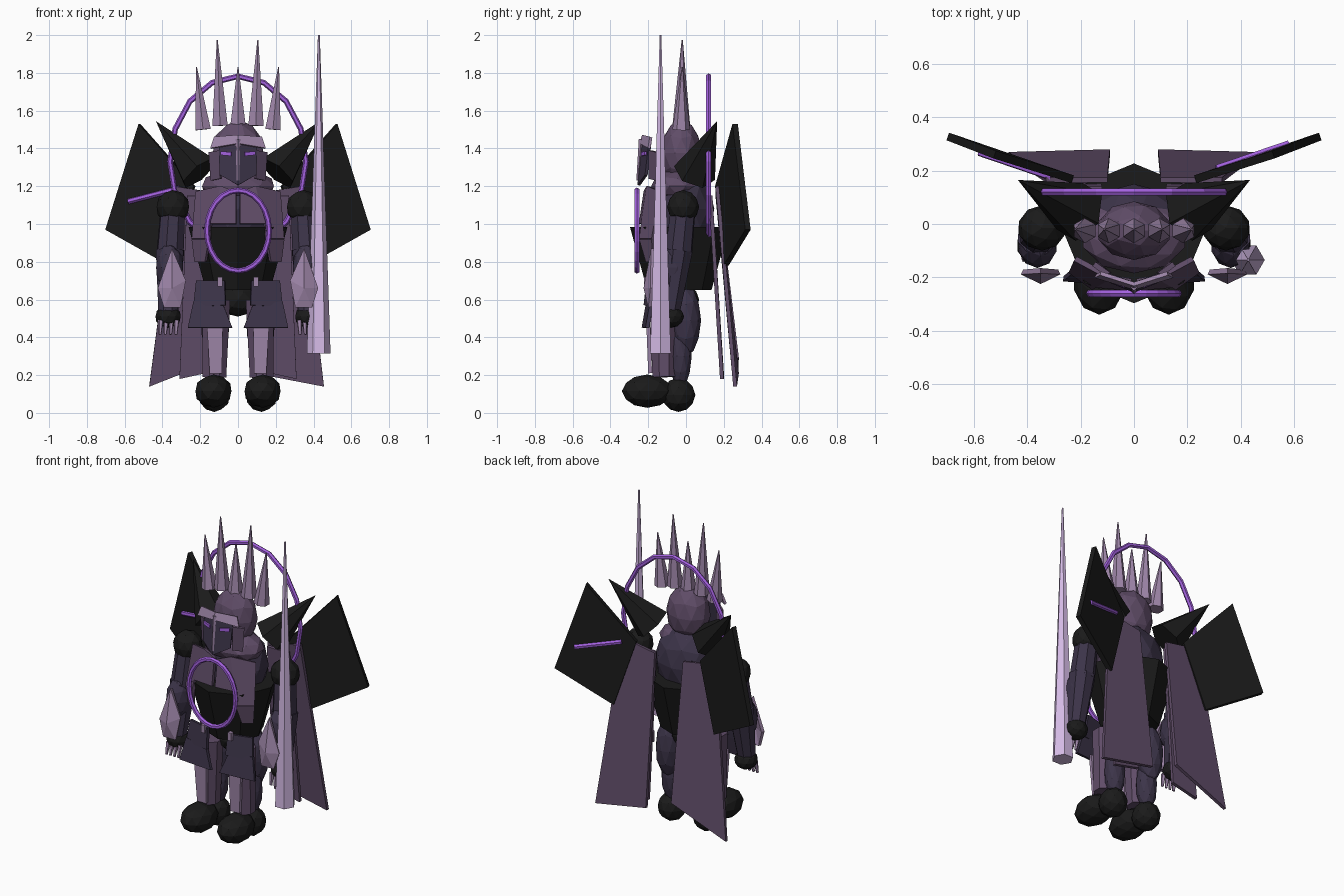
import bpy, bmesh, math
from mathutils import Vector, Matrix


def material(name, rgb):
    m = bpy.data.materials.new(name)
    m.diffuse_color = (*rgb, 1)
    return m


BLACK = material("black", (0.0105, 0.0105, 0.0105))
SLATE = material("dark_slate", (0.045, 0.034, 0.066))
PURPLE = material("dull_purple", (0.118, 0.074, 0.140))
MAUVE = material("light_mauve", (0.34, 0.235, 0.39))
PALE = material("pale_lilac", (0.67, 0.50, 0.80))
VIOLET = material("bright_violet", (0.37, 0.12, 0.74))


def finish(name, bm, mat):
    bmesh.ops.recalc_face_normals(bm, faces=bm.faces)
    me = bpy.data.meshes.new(name)
    bm.to_mesh(me)
    bm.free()
    me.materials.append(mat)
    ob = bpy.data.objects.new(name, me)
    bpy.context.collection.objects.link(ob)
    return ob


def ball(name, mat, loc, size, sub=2):
    """Faceted ellipsoid with half sizes."""
    bm = bmesh.new()
    bmesh.ops.create_icosphere(bm, subdivisions=sub, radius=1)
    bmesh.ops.transform(bm, matrix=Matrix.Translation(loc) @ Matrix.Diagonal((*size, 1)), verts=bm.verts)
    return finish(name, bm, mat)


def spar(name, mat, a, b, ra, rb, sides=6, twist=0.0):
    """Tapered prism from point a to point b."""
    a, b = Vector(a), Vector(b)
    d = b - a
    bm = bmesh.new()
    bmesh.ops.create_cone(bm, cap_ends=True, segments=sides, radius1=ra, radius2=rb, depth=d.length)
    rot = Vector((0, 0, 1)).rotation_difference(d).to_matrix().to_4x4()
    bmesh.ops.transform(bm, matrix=Matrix.Translation((a + b) / 2) @ rot @ Matrix.Rotation(twist, 4, 'Z'),
                        verts=bm.verts)
    return finish(name, bm, mat)


def plate(name, mat, pts, faces=None, thick=0.02, sx=1):
    """Flat or folded sheet, optionally mirrored, given a thickness."""
    bm = bmesh.new()
    vs = [bm.verts.new((p[0] * sx, p[1], p[2])) for p in pts]
    for f in faces or [range(len(pts))]:
        bm.faces.new([vs[i] for i in f])
    ob = finish(name, bm, mat)
    mod = ob.modifiers.new("thickness", 'SOLIDIFY')
    mod.thickness = thick
    mod.offset = 0
    return ob


def ring(name, loc, rx, rz, r, n):
    """Elliptical hoop facing the front."""
    bm = bmesh.new()
    loops = []
    for i in range(n):
        t = 2 * math.pi * i / n
        loop = []
        for j in range(6):
            u = math.pi * j / 3
            k = r * math.cos(u)
            loop.append(bm.verts.new((loc[0] + (rx + k) * math.sin(t), loc[1] + r * math.sin(u),
                                      loc[2] + (rz + k) * math.cos(t))))
        loops.append(loop)
    for i in range(n):
        p, q = loops[i], loops[(i + 1) % n]
        for j in range(6):
            bm.faces.new((p[j], p[(j + 1) % 6], q[(j + 1) % 6], q[j]))
    return finish(name, bm, VIOLET)


# torso, collar, waist and pelvis
ball("torso", SLATE, (0, -0.01, 1.08), (0.20, 0.16, 0.22))
ball("collar", PURPLE, (0, -0.045, 1.20), (0.20, 0.14, 0.09))
spar("waist", BLACK, (0, -0.035, 0.65), (0, -0.035, 0.985), 0.17, 0.262, 8)
ball("pelvis", BLACK, (0, -0.03, 0.60), (0.11, 0.10, 0.09))

# head and folded face mask
ball("head", PURPLE, (0, -0.025, 1.375), (0.14, 0.11, 0.175))
plate("face_mask", SLATE,
      [(-0.10, -0.19, 1.43), (0, -0.225, 1.44), (0.10, -0.19, 1.43),
       (0.095, -0.21, 1.26), (0, -0.25, 1.205), (-0.095, -0.21, 1.26)],
      [(0, 1, 4, 5), (1, 2, 3, 4)], 0.015)
plate("brow", MAUVE,
      [(-0.145, -0.195, 1.40), (0, -0.24, 1.425), (0.145, -0.195, 1.40),
       (0.125, -0.185, 1.46), (0, -0.225, 1.47), (-0.125, -0.185, 1.46)],
      [(0, 1, 4, 5), (1, 2, 3, 4)], 0.015)
spar("nose_ridge", MAUVE, (0, -0.237, 1.45), (0, -0.256, 1.23), 0.013, 0.007, 4)

# crown spikes
for i, (xb, xt, zb, zt) in enumerate([(-0.185, -0.22, 1.50, 1.83), (-0.095, -0.11, 1.52, 1.975),
                                      (0, 0, 1.52, 1.83), (0.095, 0.105, 1.52, 1.975),
                                      (0.185, 0.215, 1.50, 1.83)]):
    spar(f"crown_spike_{i}", MAUVE, (xb, -0.025, zb), (xt, -0.02, zt), 0.047, 0.003)

# hoops
ring("chest_ring", (0, -0.26, 0.965), 0.165, 0.213, 0.015, 24)
ring("halo", (0, 0.12, 1.33), 0.36, 0.452, 0.015, 16)

# long blade
spar("blade", PALE, (0.427, -0.135, 0.315), (0.428, -0.135, 2.0), 0.063, 0.005, 6, math.pi / 6)

for s, side in ((-1, "left"), (1, "right")):
    def P(x, y, z):
        return (s * x, y, z)

    # eye and cheek
    plate(f"eye_{side}", VIOLET, [(0.035, -0.234, 1.36), (0.09, -0.214, 1.365),
                                  (0.09, -0.214, 1.385), (0.035, -0.234, 1.38)], thick=0.0095, sx=s)
    plate(f"cheek_{side}", PURPLE, [(0.095, -0.19, 1.39), (0.15, -0.15, 1.38),
                                    (0.14, -0.15, 1.23), (0.09, -0.19, 1.24)], sx=s)

    # chest armour and belt stud
    plate(f"chest_plate_{side}", PURPLE,
          [(0.01, -0.215, 1.17), (0.09, -0.20, 1.20), (0.22, -0.13, 1.17),
           (0.24, -0.175, 0.92), (0.15, -0.24, 0.92), (0.14, -0.23, 1.0), (0.01, -0.24, 1.0)],
          [(0, 1, 5, 6), (1, 2, 3, 4, 5)], sx=s)
    plate(f"rib_plate_{side}", PURPLE, [(0.15, -0.24, 0.92), (0.24, -0.175, 0.92),
                                        (0.225, -0.165, 0.80), (0.17, -0.205, 0.80)], sx=s)
    spar(f"belt_stud_{side}", MAUVE, P(0.095, -0.21, 0.67), P(0.095, -0.21, 0.72), 0.018, 0.018, 4, math.pi / 4)

    # layered skirt plates
    plate(f"upper_skirt_{side}", SLATE, [(0.07, -0.20, 0.70), (0.22, -0.16, 0.70),
                                         (0.235, -0.18, 0.56), (0.065, -0.215, 0.57)], sx=s)
    plate(f"lower_skirt_{side}", SLATE, [(0.075, -0.205, 0.565), (0.235, -0.18, 0.59),
                                         (0.265, -0.205, 0.45), (0.03, -0.225, 0.45)], sx=s)

    # leg and foot
    ball(f"thigh_{side}", SLATE, P(0.12, 0.0, 0.49), (0.08, 0.08, 0.19))
    ball(f"calf_{side}", SLATE, P(0.12, -0.03, 0.30), (0.065, 0.06, 0.17))
    spar(f"shin_{side}", PURPLE, P(0.125, -0.115, 0.19), P(0.115, -0.12, 0.60), 0.068, 0.08, 8, math.pi / 8)
    plate(f"greave_{side}", MAUVE, [(0.085, -0.19, 0.21), (0.15, -0.19, 0.21),
                                    (0.165, -0.20, 0.47), (0.08, -0.20, 0.47)], sx=s)
    ball(f"toe_{side}", BLACK, P(0.13, -0.205, 0.115), (0.10, 0.135, 0.088))
    ball(f"heel_{side}", BLACK, P(0.125, -0.04, 0.095), (0.085, 0.09, 0.09))

    # arm, gauntlet, hand and claws
    ball(f"shoulder_{side}", BLACK, P(0.345, -0.015, 1.09), (0.09, 0.085, 0.09))
    spar(f"upper_arm_{side}", SLATE, P(0.345, -0.015, 1.08), P(0.36, -0.04, 0.84), 0.068, 0.075, 8)
    spar(f"forearm_{side}", SLATE, P(0.36, -0.04, 0.86), P(0.37, -0.085, 0.53), 0.08, 0.055, 8)
    ball(f"elbow_{side}", SLATE, P(0.362, -0.075, 0.77), (0.075, 0.09, 0.13))
    plate(f"gauntlet_{side}", MAUVE,
          [(0.35, -0.175, 0.87), (0.42, -0.18, 0.66), (0.39, -0.19, 0.56),
           (0.305, -0.19, 0.56), (0.28, -0.18, 0.70), (0.35, -0.215, 0.66)],
          [(0, 1, 5), (1, 2, 5), (2, 3, 5), (3, 4, 5), (4, 0, 5)], sx=s)
    ball(f"hand_{side}", BLACK, P(0.37, -0.08, 0.51), (0.07, 0.07, 0.06))
    for k in range(4):
        x = 0.325 + 0.028 * k
        spar(f"claw_{side}_{k}", MAUVE, P(x, -0.12, 0.49), P(x + 0.004, -0.135, 0.415), 0.015, 0.008, 5)

    # shoulder spike
    spar(f"shoulder_spike_{side}", BLACK, P(0.205, 0.045, 1.27), P(0.435, 0.165, 1.545), 0.115, 0.0, 6)

    # wing with glowing streak
    plate(f"wing_{side}", BLACK, [(0.522, 0.26, 1.53), (0.698, 0.328, 0.97),
                                  (0.36, 0.212, 0.78), (0.23, 0.168, 1.20)], thick=0.03, sx=s)
    off = 0.015 * s
    spar(f"wing_streak_{side}", VIOLET, P(0.58, 0.284 + off, 1.12), P(0.31, 0.192 + off, 1.19), 0.015, 0.015)

    # cape, outer and inner layer
    outer, inner_z = (0.47, 0.29) if s < 0 else (0.455, 0.21)
    plate(f"cape_{side}", PURPLE, [(0.10, 0.165, 1.16), (0.33, 0.165, 1.20),
                                   (outer, 0.26, 0.14), (0.09, 0.27, inner_z)], sx=s)
    plate(f"cape_lining_{side}", PURPLE, [(0.12, 0.13, 1.15), (0.27, 0.13, 1.15),
                                          (0.31, 0.19, 0.18), (0.13, 0.19, 0.22)], sx=s)
